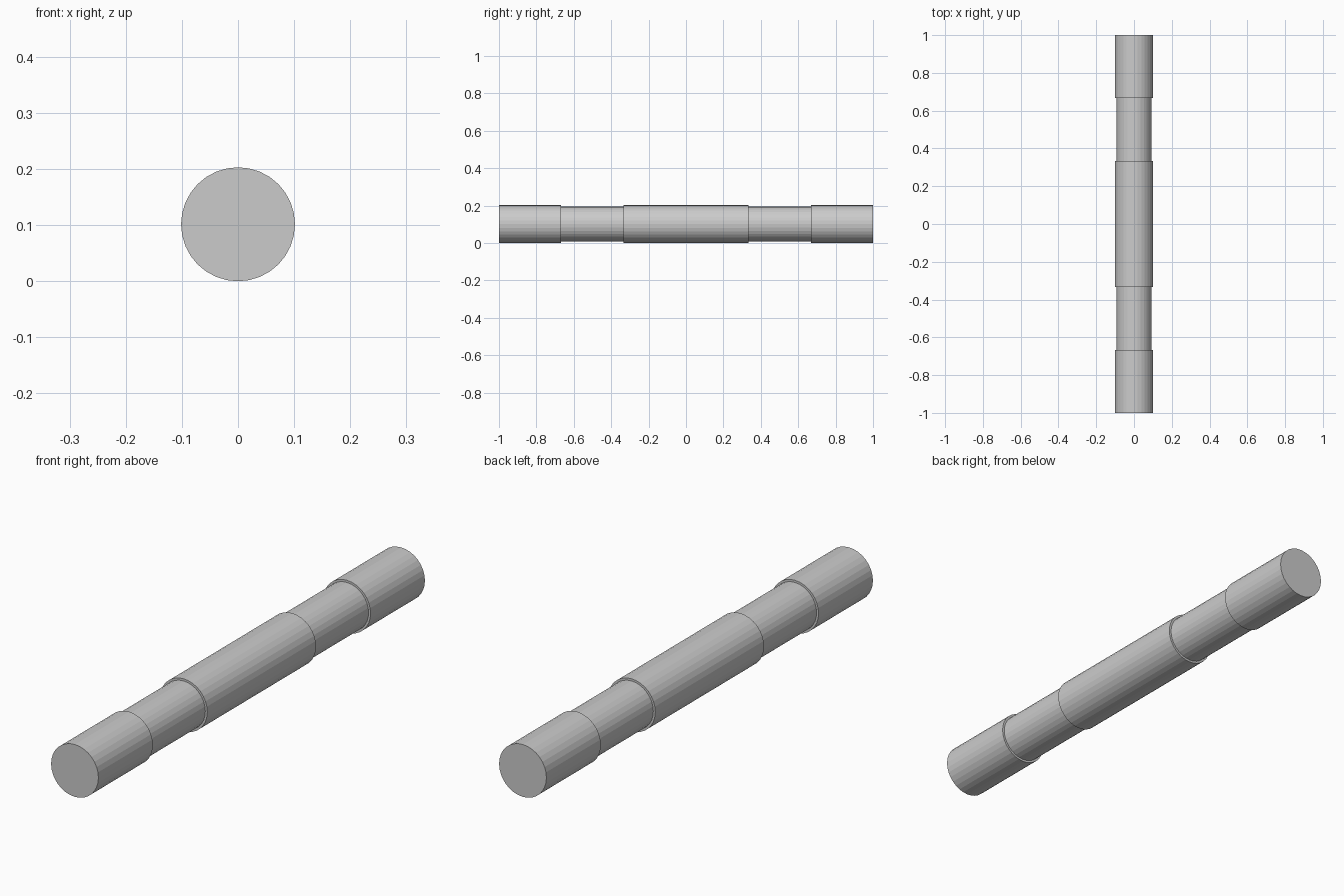
import bpy, bmesh
from math import cos, sin, pi

if "Cube" in bpy.data.objects:
    bpy.data.objects.remove(bpy.data.objects["Cube"])

SIDES = 32
R, NECK = 0.1015, 0.093

# Half profile (distance along rod, radius), mirrored to both ends
half = [(0.333, R), (0.333, NECK), (0.667, NECK), (0.667, R), (1.0, R)]
profile = [(-y, r) for y, r in reversed(half)] + half

# Stepped rod lathed around the y axis
bm = bmesh.new()
rings = [[bm.verts.new((r * cos(2 * pi * i / SIDES), y, R + r * sin(2 * pi * i / SIDES)))
          for i in range(SIDES)] for y, r in profile]
for a, b in zip(rings, rings[1:]):
    for i in range(SIDES):
        j = (i + 1) % SIDES
        bm.faces.new((a[i], a[j], b[j], b[i]))

# End caps
bm.faces.new(rings[0])
bm.faces.new(rings[-1])
bmesh.ops.recalc_face_normals(bm, faces=bm.faces)

mesh = bpy.data.meshes.new("stepped_rod")
bm.to_mesh(mesh)
bm.free()
bpy.context.collection.objects.link(bpy.data.objects.new("stepped_rod", mesh))
